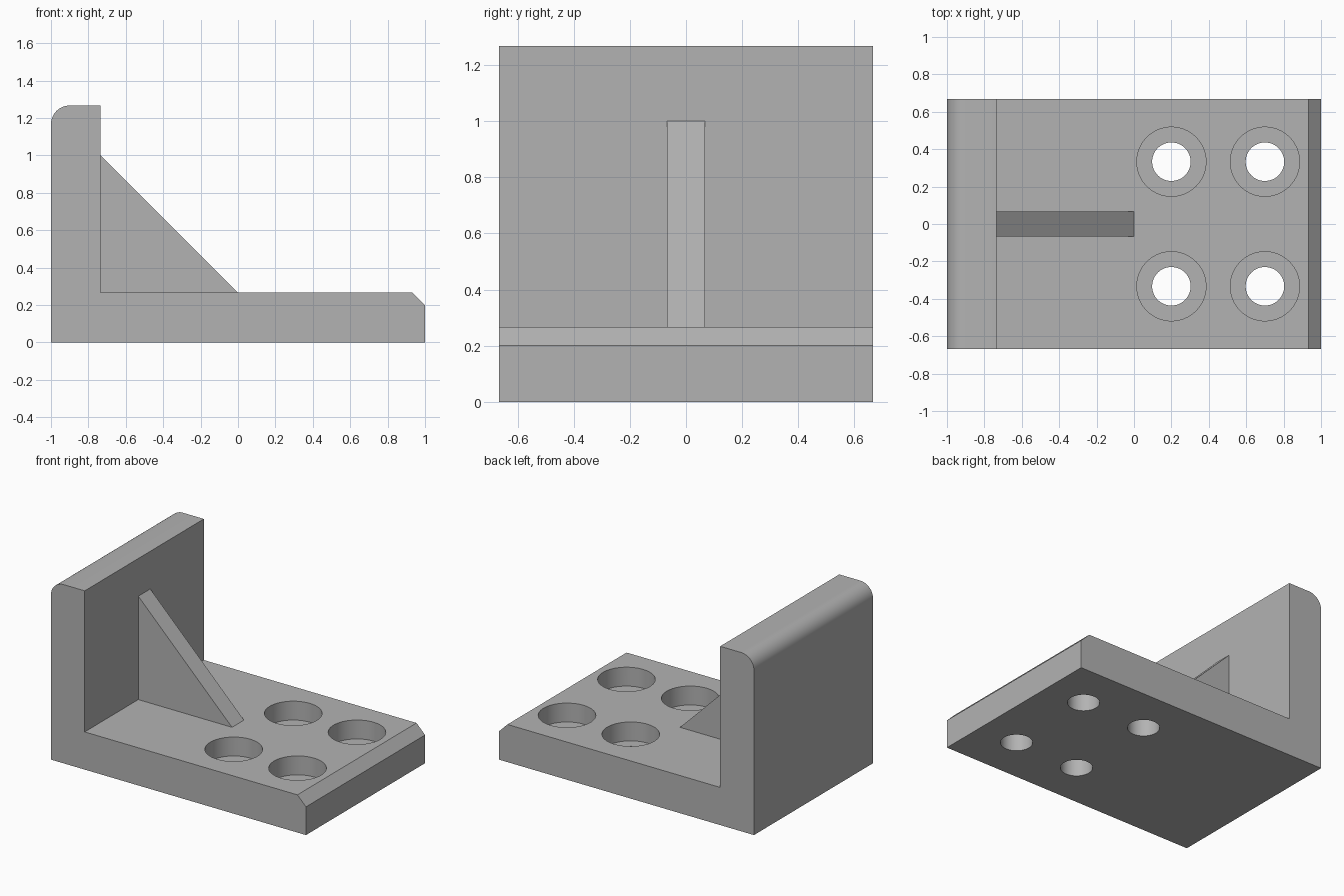
import bpy, bmesh, math

if "Cube" in bpy.data.objects:
    bpy.data.objects.remove(bpy.data.objects["Cube"])

grey = bpy.data.materials.new("plain_grey")
grey.diffuse_color = (0.45, 0.45, 0.45, 1)
grey.use_nodes = True
grey.node_tree.nodes["Principled BSDF"].inputs["Base Color"].default_value = grey.diffuse_color

HALF_DEPTH = 0.667
FLOOR = 0.267       # top of the base plate
WALL = -0.735       # inner face of the upright
TOP = 1.267


def extrude_profile(name, points, half):
    """Extrude an xz outline along y, centred on y = 0."""
    bm = bmesh.new()
    face = bm.faces.new([bm.verts.new((x, -half, z)) for x, z in points])
    ext = bmesh.ops.extrude_face_region(bm, geom=[face])
    verts = [v for v in ext["geom"] if isinstance(v, bmesh.types.BMVert)]
    bmesh.ops.translate(bm, verts=verts, vec=(0, 2 * half, 0))
    bmesh.ops.recalc_face_normals(bm, faces=bm.faces)
    mesh = bpy.data.meshes.new(name)
    bm.to_mesh(mesh)
    bm.free()
    obj = bpy.data.objects.new(name, mesh)
    bpy.context.collection.objects.link(obj)
    mesh.materials.append(grey)
    return obj


def cut_cylinder(target, x, y, radius, z0, z1):
    """Bore a vertical round hole between two heights."""
    bpy.ops.mesh.primitive_cylinder_add(vertices=64, radius=radius, depth=z1 - z0,
                                        location=(x, y, (z0 + z1) / 2))
    cutter = bpy.context.object
    cutter.name = "hole_cutter"
    cutter.data.materials.append(grey)
    cutter.hide_render = True
    bpy.context.view_layer.objects.active = target
    mod = target.modifiers.new("bore", "BOOLEAN")
    mod.operation = "DIFFERENCE"
    mod.solver = "EXACT"
    mod.object = cutter
    bpy.ops.object.modifier_apply(modifier=mod.name)
    bpy.data.objects.remove(cutter, do_unlink=True)


# L-shaped bracket with a chamfered toe and a rounded upper back edge
R = 0.1
arc = [(-1 + R - R * math.sin(a), TOP - R + R * math.cos(a))
       for a in (math.pi / 2 * i / 16 for i in range(17))]
bracket = extrude_profile("bracket", [
    (-1, 0), (1, 0), (1, 0.2), (0.933, FLOOR), (WALL, FLOOR), (WALL, TOP)] + arc,
    HALF_DEPTH)

# Four counterbored screw holes
for x in (0.2, 0.7):
    for y in (-0.333, 0.333):
        cut_cylinder(bracket, x, y, 0.103, -0.1, 0.4)
        cut_cylinder(bracket, x, y, 0.185, 0.133, 0.4)

# Triangular stiffening rib between wall and base
rib = extrude_profile("rib", [(WALL, FLOOR), (0, FLOOR), (WALL, 1.0)], 0.067)

# Smooth the curved faces only
bpy.ops.object.select_all(action="DESELECT")
bracket.select_set(True)
bpy.context.view_layer.objects.active = bracket
bpy.ops.object.shade_smooth_by_angle(angle=math.radians(30))
